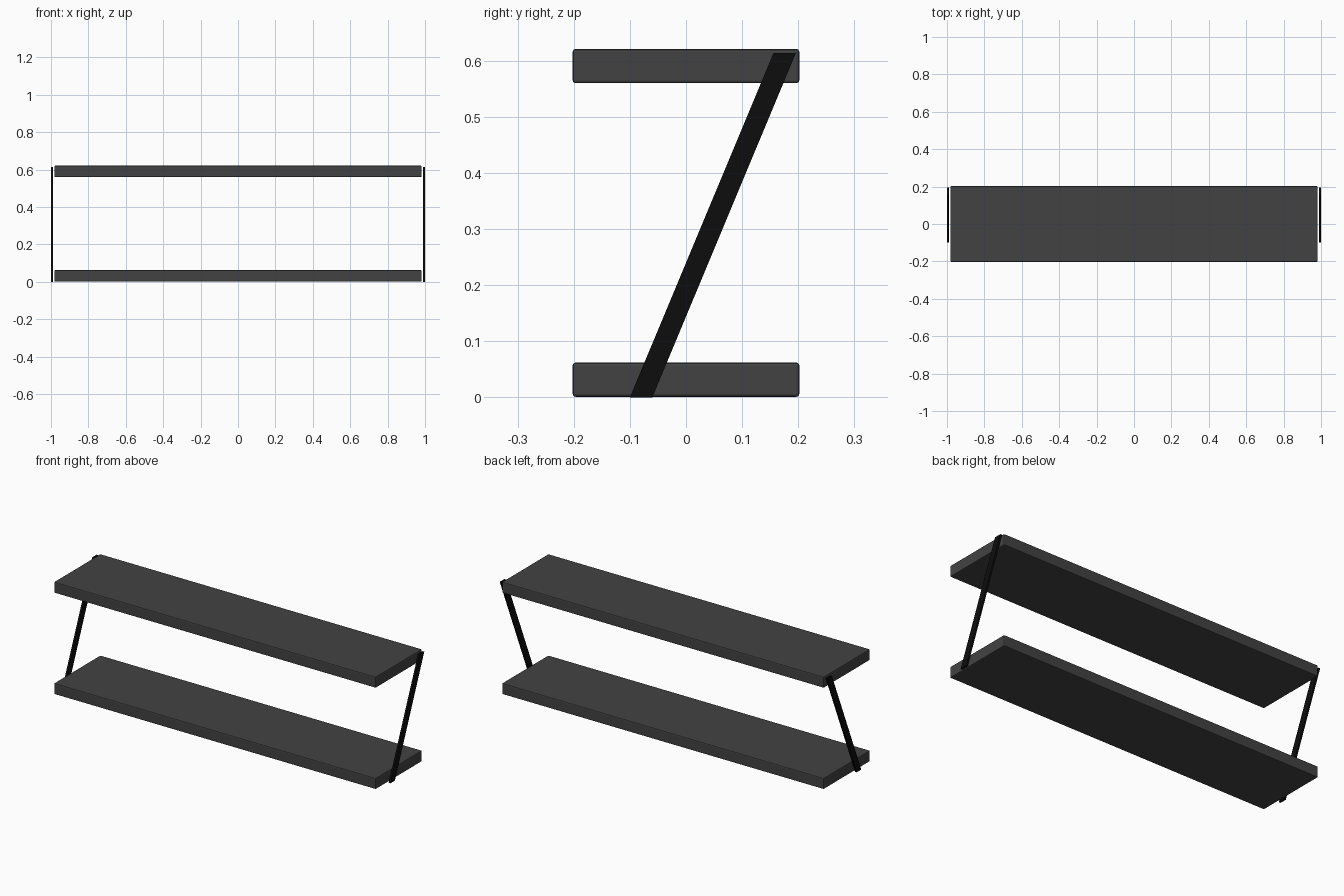
import bpy, bmesh

if "Cube" in bpy.data.objects:
    bpy.data.objects.remove(bpy.data.objects["Cube"])


def material(name, v):
    m = bpy.data.materials.new(name)
    m.diffuse_color = (v, v, v, 1)
    m.use_nodes = True
    m.node_tree.nodes["Principled BSDF"].inputs["Base Color"].default_value = m.diffuse_color
    return m


DARK = material("dark_grey", 0.055)
BLACK = material("black", 0.004)


def add_prism(name, profile, x0, x1, mat):
    """Extrude a (y, z) profile along x."""
    bm = bmesh.new()
    face = bm.faces.new([bm.verts.new((x0, y, z)) for y, z in profile])
    ext = bmesh.ops.extrude_face_region(bm, geom=[face])
    moved = [v for v in ext["geom"] if isinstance(v, bmesh.types.BMVert)]
    bmesh.ops.translate(bm, verts=moved, vec=(x1 - x0, 0, 0))
    bmesh.ops.recalc_face_normals(bm, faces=bm.faces)
    me = bpy.data.meshes.new(name)
    bm.to_mesh(me)
    bm.free()
    ob = bpy.data.objects.new(name, me)
    bpy.context.collection.objects.link(ob)
    me.materials.append(mat)
    return ob


# two boards with softened edges
for name, z in (("lower_shelf", 0.001), ("upper_shelf", 0.56)):
    board = add_prism(name, [(-0.202, z), (0.202, z), (0.202, z + 0.061), (-0.202, z + 0.061)],
                      -0.982, 0.982, DARK)
    bevel = board.modifiers.new("edge", "BEVEL")
    bevel.width = 0.005
    bevel.segments = 2

# slanted flat bars at both ends
bar = [(-0.10, 0.0), (-0.06, 0.0), (0.196, 0.614), (0.156, 0.614)]
for name, x0, x1 in (("left_bar", -1.0, -0.99), ("right_bar", 0.99, 1.0)):
    add_prism(name, bar, x0, x1, BLACK)
